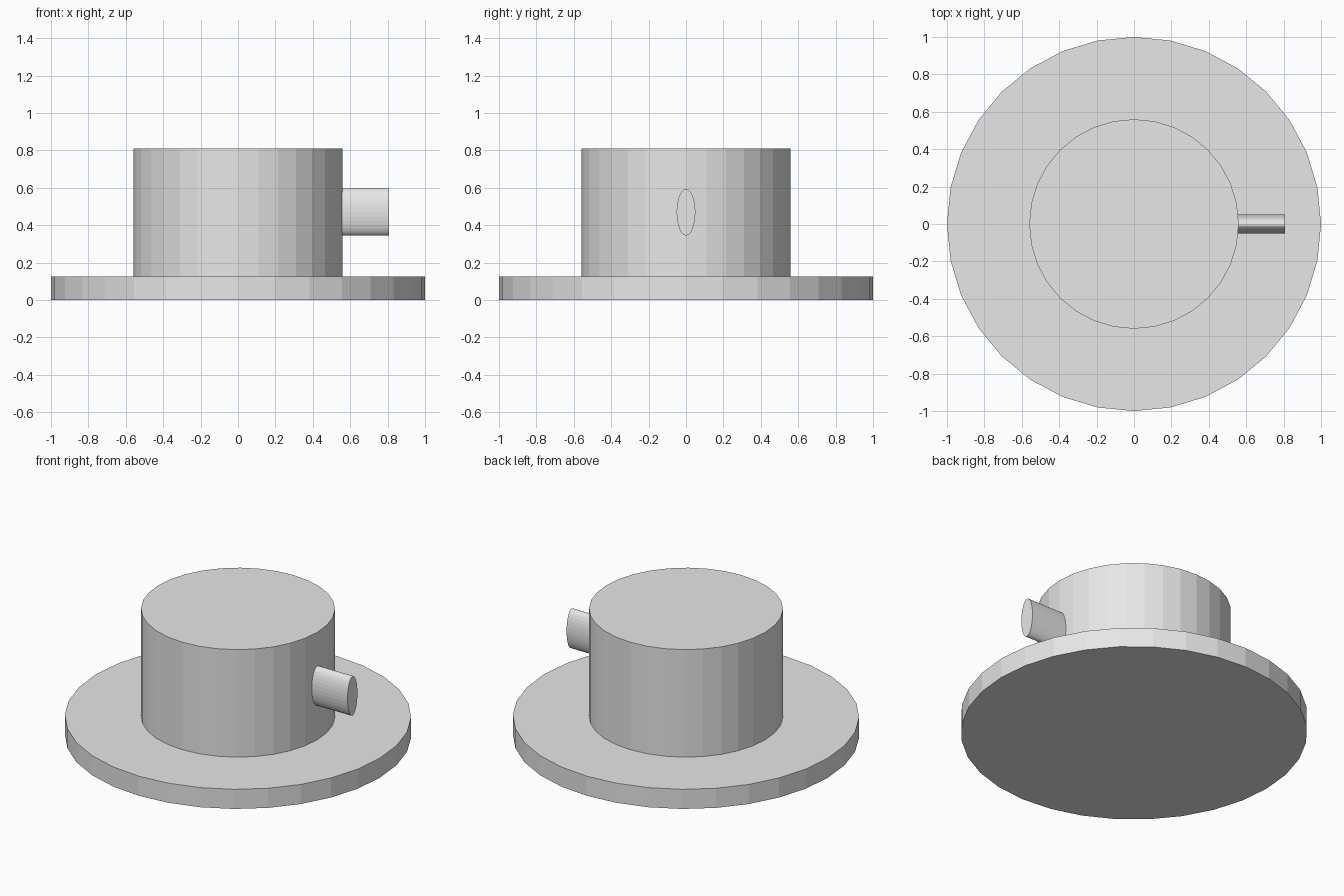
import bpy
import math

if "Cube" in bpy.data.objects:
    bpy.data.objects.remove(bpy.data.objects["Cube"])

grey = bpy.data.materials.new("light grey")
grey.diffuse_color = (0.8, 0.8, 0.8, 1)
grey.use_nodes = True
grey.node_tree.nodes["Principled BSDF"].inputs["Base Color"].default_value = grey.diffuse_color


def cylinder(name, location, half_size, rotation=(0, 0, 0)):
    """Flat-shaded 32-sided cylinder; half_size is along its own axes."""
    bpy.ops.mesh.primitive_cylinder_add(vertices=32, radius=1, depth=2,
                                        location=location, rotation=rotation)
    obj = bpy.context.object
    obj.name = name
    obj.scale = half_size
    obj.data.materials.append(grey)
    return obj


# Wide flat disc at the bottom
cylinder("base_disc", (0, 0, 0.0625), (1, 1, 0.0625))

# Upright drum standing on the disc
cylinder("drum", (0, 0, 0.4675), (0.56, 0.56, 0.3425))

# Oval peg sticking out of the +x side, rooted inside the drum
cylinder("side_peg", (0.66, 0, 0.47), (0.125, 0.05, 0.147),
         (0, math.pi / 2, 0))
